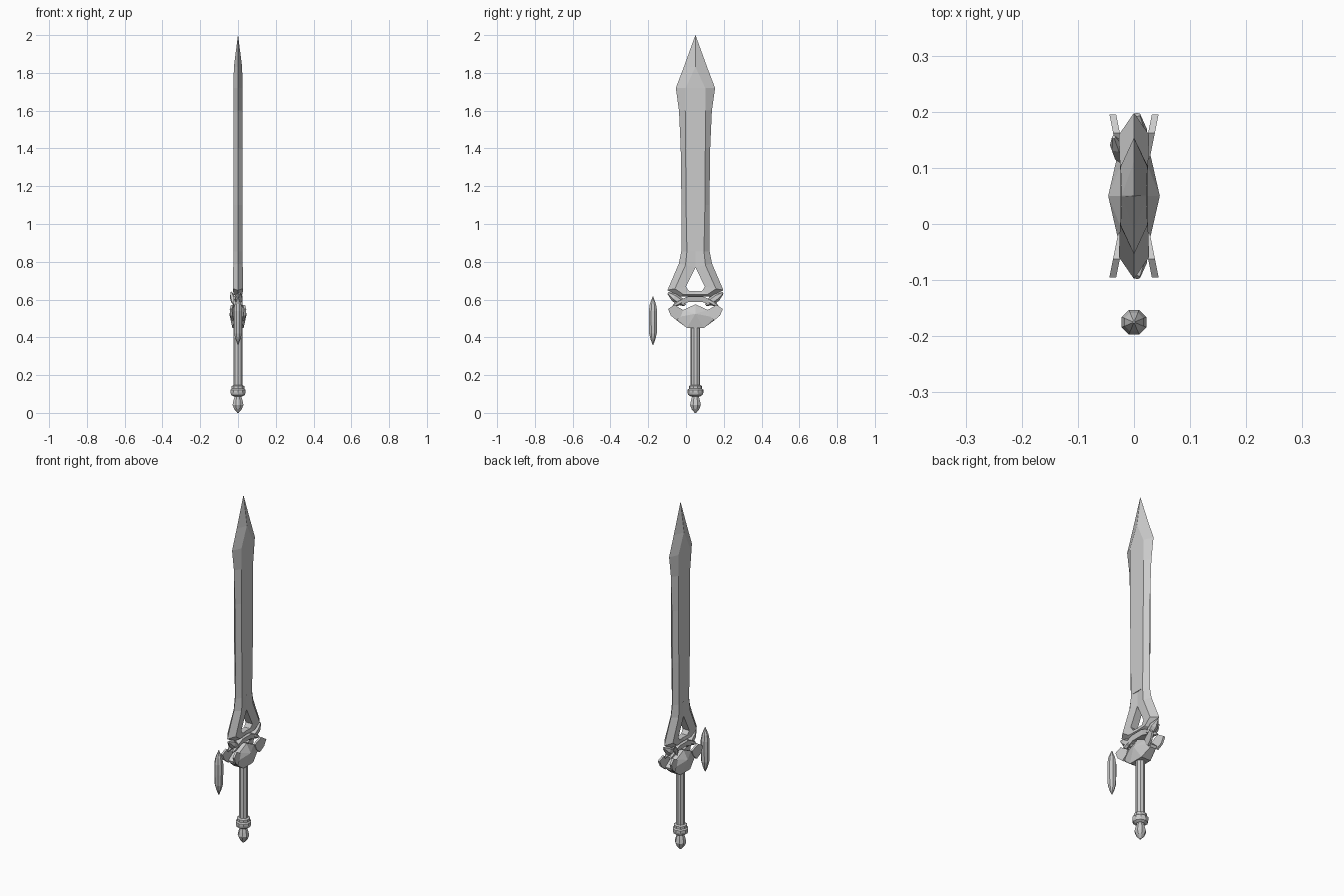
import bpy, bmesh, math
from mathutils import Vector

if "Cube" in bpy.data.objects:
    bpy.data.objects.remove(bpy.data.objects["Cube"], do_unlink=True)

AXIS_Y = 0.05  # sword centre line

steel = bpy.data.materials.new("grey_steel")
steel.use_nodes = True
GREY = (0.6, 0.6, 0.6, 1)
steel.diffuse_color = GREY
steel.node_tree.nodes["Principled BSDF"].inputs["Base Color"].default_value = GREY


def finish(name, bm, y=AXIS_Y, mirror=(False, False)):
    bmesh.ops.remove_doubles(bm, verts=bm.verts, dist=0.0002)
    bmesh.ops.recalc_face_normals(bm, faces=bm.faces)
    me = bpy.data.meshes.new(name)
    bm.to_mesh(me)
    bm.free()
    me.materials.append(steel)
    ob = bpy.data.objects.new(name, me)
    bpy.context.collection.objects.link(ob)
    ob.location.y = y
    if any(mirror):
        m = ob.modifiers.new("mirror", 'MIRROR')
        m.use_axis = (mirror[0], mirror[1], False)
    return ob


def loft(name, rings, caps=(True, True), **kw):
    bm = bmesh.new()
    rows = [[bm.verts.new(p) for p in r] for r in rings]
    n = len(rows[0])
    for a, b in zip(rows, rows[1:]):
        for i in range(n):
            j = (i + 1) % n
            bm.faces.new((a[i], a[j], b[j], b[i]))
    for row, cap in zip((rows[0], rows[-1]), caps):
        if cap:
            bm.faces.new(row)
    return finish(name, bm, **kw)


def hull(name, points, **kw):
    bm = bmesh.new()
    for p in points:
        bm.verts.new(p)
    res = bmesh.ops.convex_hull(bm, input=bm.verts)
    junk = set(res["geom_interior"] + res["geom_unused"])
    bmesh.ops.delete(bm, geom=[g for g in junk if isinstance(g, bmesh.types.BMVert)], context='VERTS')
    bmesh.ops.dissolve_limit(bm, angle_limit=0.02, verts=bm.verts, edges=bm.edges)
    return finish(name, bm, **kw)


def turned(name, profile, sides, **kw):
    rings = [[(r * math.cos(math.tau * (i + .5) / sides),
               r * math.sin(math.tau * (i + .5) / sides), z) for i in range(sides)]
             for r, z in profile]
    return loft(name, rings, **kw)


def crystal(name, start, end, radius, sides=6, **kw):
    # Faceted shard with blunt pointed ends
    start, end = Vector(start), Vector(end)
    d = end - start
    q = d.to_track_quat('Z', 'X')
    pts = []
    for t, f in ((0, .3), (.3, 1), (.65, 1), (1, .25)):
        for i in range(sides):
            a = math.tau * i / sides
            pts.append(start + d * t + q @ Vector((math.cos(a), math.sin(a), 0)) * radius * f)
    return hull(name, pts, **kw)


# Blade: bevelled six-sided section (height, half width, flat half width, half thickness)
blade = [(0.855, .075, .045, .023), (1.1, .074, .05, .024), (1.4, .078, .052, .024),
         (1.6, .087, .054, .024), (1.72, .104, .052, .024), (1.83, .062, .001, .022),
         (2.0, .0004, .0002, .0004)]
loft("blade", [[(0, -w, z), (t, -f, z), (t, f, z), (0, w, z), (-t, f, z), (-t, -f, z)]
               for z, w, f, t in blade])

# Flared blade base around the triangular opening: inner point, outer point, half thickness
base = [((0, .855), (.075, .855), .023), ((0, .77), (.088, .79), .025),
        ((.05, .668), (.148, .65), .027), ((.035, .646), (.085, .615), .024),
        ((0, .646), (0, .615), .02)]


def base_ring(inner, outer, t):
    my, mz = (inner[k] + (outer[k] - inner[k]) * .6 for k in (0, 1))
    return [(-t * .8, *inner), (-t, my, mz), (0, *outer), (t, my, mz), (t * .8, *inner)]


loft("blade_base", [base_ring(*s) for s in base], caps=(False, False), mirror=(False, True))

# Collar arch between blade and guard
loft("collar", [[(s * x, y, z + dz) for s, x, dz in
                 ((-1, .024, .016), (1, .024, .016), (1, .018, -.014), (-1, .018, -.014))]
                for y, z in ((-.075, .585), (-.04, .6), (.04, .6), (.075, .585))])

# Guard: thick diamond shield tapering to both sides
hull("guard", [(sx * x, sy * y, z) for sx in (-1, 1) for sy in (-1, 1) for x, y, z in
               ((.02, 0, .575), (.046, 0, .525), (.02, .065, .545),
                (.022, .105, .505), (.016, .1, .49), (.03, .045, .45))])

# Splayed fins on the four corners of the guard
fin = ((.145, .55), (.112, .572), (.066, .545), (.075, .515), (.1, .49), (.13, .515))
hull("guard_fin", [(.016 + (y - .066) * .2 + dx, y, z) for y, z in fin for dx in (0, .012)],
     mirror=(True, True))

# Shards set between guard and blade
crystal("upper_shard", (0, .055, .57), (.006, .145, .635), .022, mirror=(False, True))
crystal("lower_shard", (.012, .06, .60), (.014, .12, .565), .013, mirror=(True, True))
crystal("side_shard", (-.02, .06, .57), (-.036, .105, .64), .013)

# Grip and pommel
turned("grip", [(.025, .12), (.025, .47)], 10)
turned("pommel_ring", [(.026, .088), (.038, .095), (.042, .108), (.042, .122),
                       (.035, .128), (.035, .142), (.026, .147)], 10)
turned("pommel", [(.022, .1), (.02, .085), (.026, .065), (.031, .042),
                  (.022, .02), (.004, 0)], 8)

# Floating crystal in front of the guard
turned("floating_crystal", [(.002, .36), (.014, .39), (.022, .42), (.024, .48),
                            (.024, .54), (.018, .575), (.002, .615)], 8, y=-.175)
